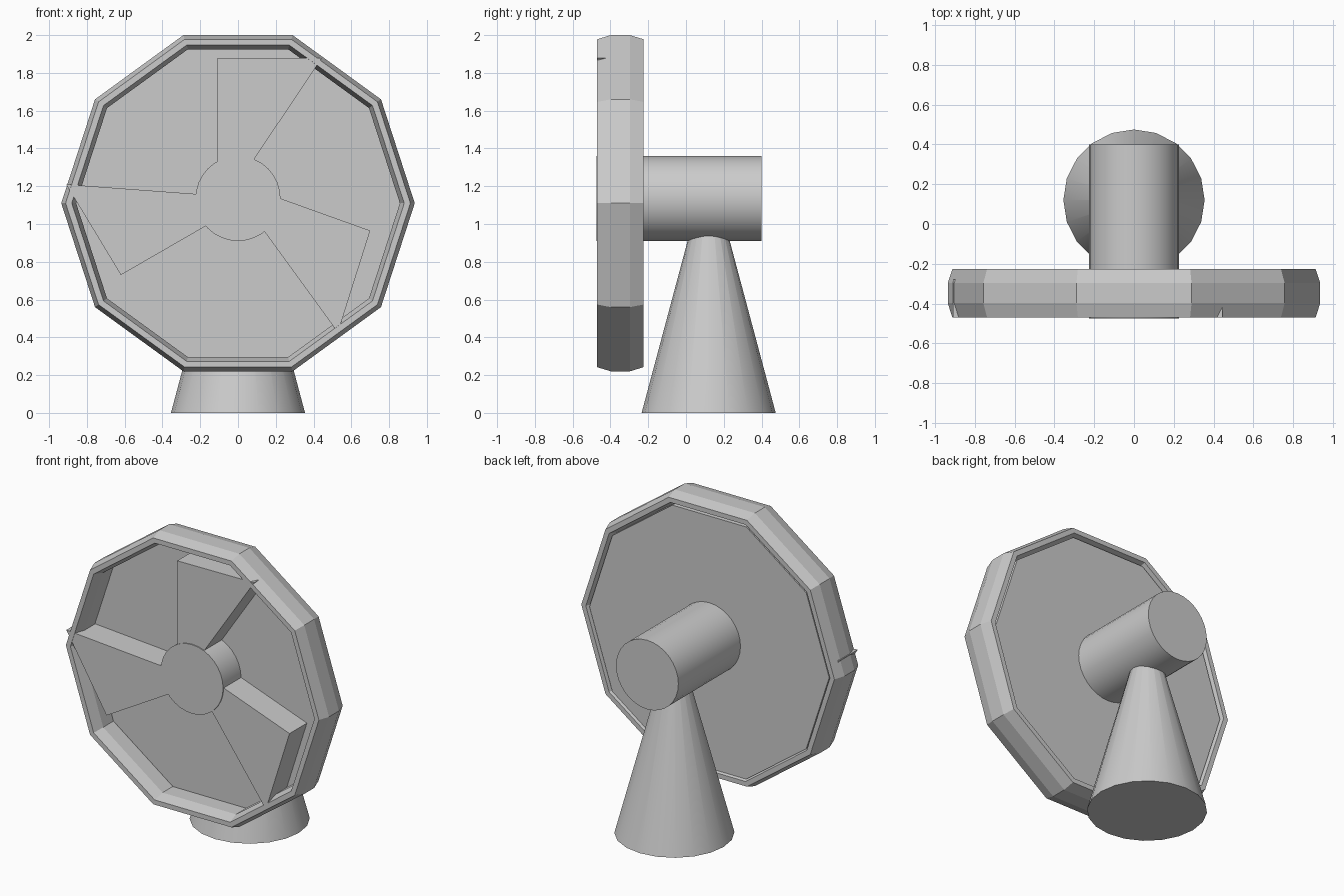
import bpy, bmesh
from math import cos, sin, pi, radians

if "Cube" in bpy.data.objects:
    bpy.data.objects.remove(bpy.data.objects["Cube"])

def make(name, bm, smooth=False):
    bmesh.ops.recalc_face_normals(bm, faces=bm.faces)
    me = bpy.data.meshes.new(name)
    bm.to_mesh(me)
    bm.free()
    ob = bpy.data.objects.new(name, me)
    bpy.context.collection.objects.link(ob)
    if smooth:
        bpy.ops.object.select_all(action='DESELECT')
        ob.select_set(True)
        bpy.context.view_layer.objects.active = ob
        bpy.ops.object.shade_smooth_by_angle(angle=radians(35))
    return ob

def prism(name, outline, y0, y1):
    """Extrude an (x, z) outline from y0 to y1."""
    bm = bmesh.new()
    face = bm.faces.new([bm.verts.new((x, y0, z)) for x, z in outline])
    out = bmesh.ops.extrude_face_region(bm, geom=[face])['geom']
    bmesh.ops.translate(bm, vec=(0, y1 - y0, 0),
                        verts=[v for v in out if isinstance(v, bmesh.types.BMVert)])
    return make(name, bm)

def polygon(apothem, zc, n=10):
    r = apothem / cos(pi / n)
    return [(r * cos(2 * pi * i / n), zc + r * sin(2 * pi * i / n)) for i in range(n)]

# ten-sided rim with a flattened octagonal section
bm = bmesh.new()
loops = []
for k in range(8):
    a = pi / 8 + k * pi / 4
    y = -0.3475 + 0.1325 * sin(a)
    loops.append([bm.verts.new((x, y, z)) for x, z in polygon(0.8525 + 0.0405 * cos(a), 1.11)])
for k in range(8):
    A, B = loops[k], loops[(k + 1) % 8]
    for i in range(10):
        j = (i + 1) % 10
        bm.faces.new((A[i], A[j], B[j], B[i]))
make("rim", bm)

# back plate closing the rim, set slightly low
prism("back_plate", polygon(0.822, 1.103), -0.29, -0.24)

# three fan blades, each running from inside the hub to the rim
blades = [
    [(-0.11, 1.2), (-0.11, 1.875), (0.445, 1.88), (-0.01, 1.2)],
    [(-0.1, 1.15), (-0.91, 1.21), (-0.62, 0.73), (-0.1, 1.03)],
    [(0.1, 1.18), (0.70, 0.965), (0.529, 0.425), (0.06, 1.07)],
]
for i, outline in enumerate(blades):
    prism(f"blade_{i + 1}", outline, -0.469, -0.28)

# motor housing running through the plate
bm = bmesh.new()
bmesh.ops.create_cone(bm, cap_ends=True, segments=32, radius1=0.225, radius2=0.225, depth=0.875)
for v in bm.verts:
    x, y, z = v.co
    v.co = (x, z - 0.0375, 1.135 + y)
make("motor_housing", bm, True)

# conical stand, its tip buried in the housing
bm = bmesh.new()
bmesh.ops.create_cone(bm, cap_ends=True, segments=20, radius1=0.355, radius2=0.01, depth=1.29)
bmesh.ops.translate(bm, vec=(0, 0.12, 0.645), verts=bm.verts)
make("stand", bm, True)
